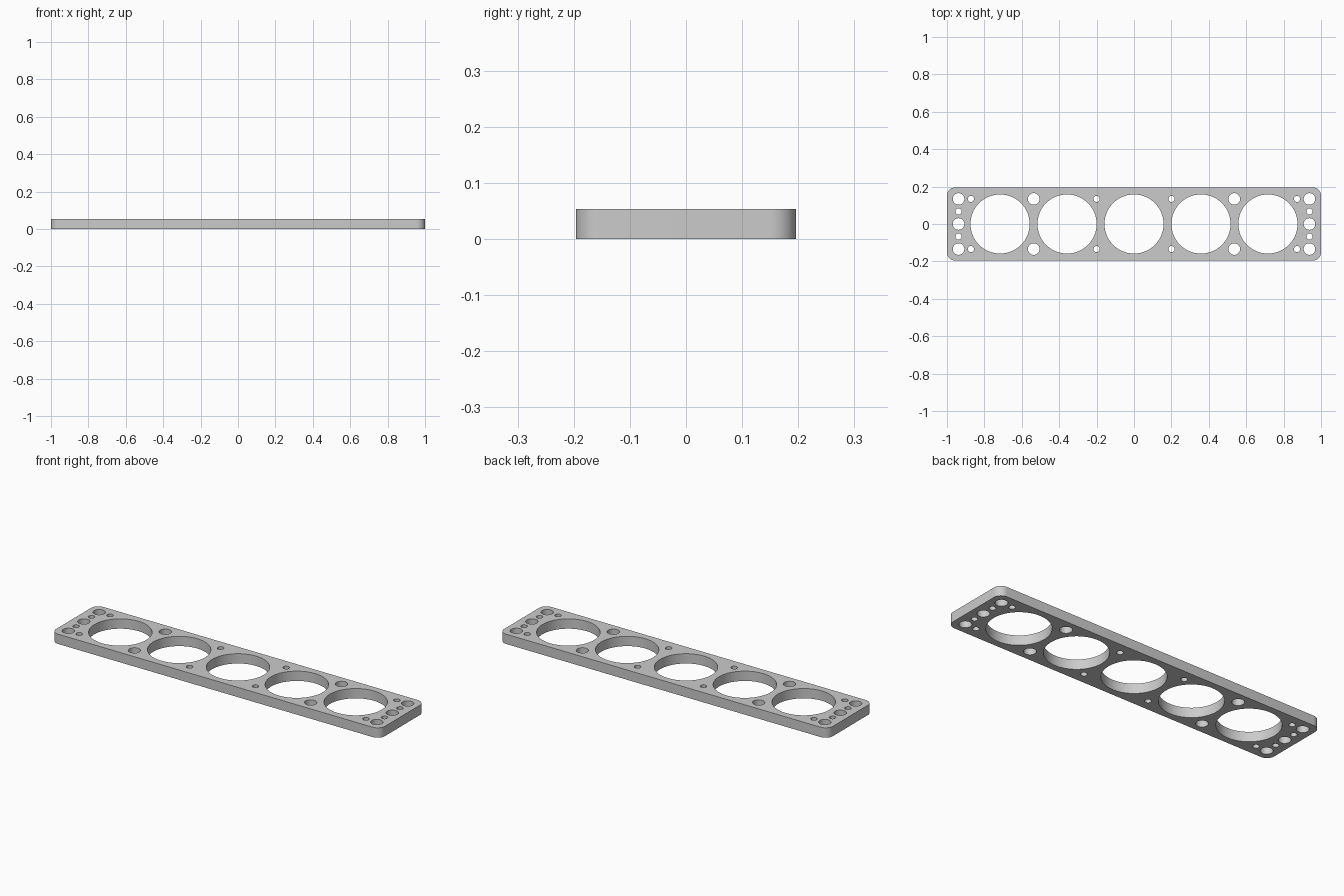
import bpy
import bmesh
from math import cos, sin, pi, radians

cube = bpy.data.objects.get("Cube")
if cube:
    bpy.data.objects.remove(cube, do_unlink=True)

HALF_LENGTH, HALF_WIDTH, THICKNESS, CORNER = 1.0, 0.196, 0.054, 0.045
BIG, MEDIUM, SMALL = 0.158, 0.031, 0.0165
ROW = 0.134  # distance of the bolt rows from the centre line


def arc(cx, cy, radius, start, sweep, steps):
    angles = [start + sweep * i / steps for i in range(steps + 1)]
    return [(cx + radius * cos(a), cy + radius * sin(a)) for a in angles]


def add_loop(curve, points):
    spline = curve.splines.new("POLY")
    spline.points.add(len(points) - 1)
    for point, (x, y) in zip(spline.points, points):
        point.co = (x, y, 0, 1)
    spline.use_cyclic_u = True


def add_hole(curve, x, y, radius, steps):
    add_loop(curve, arc(x, y, radius, 0, 2 * pi, steps)[:-1])


profile = bpy.data.curves.new("plate_profile", "CURVE")
profile.dimensions = "2D"
profile.fill_mode = "BOTH"
profile.extrude = THICKNESS / 2

# Rounded outline
outline = []
for i, (sx, sy) in enumerate([(1, 1), (-1, 1), (-1, -1), (1, -1)]):
    outline += arc(sx * (HALF_LENGTH - CORNER), sy * (HALF_WIDTH - CORNER),
                   CORNER, i * pi / 2, pi / 2, 12)
add_loop(profile, outline)

# Row of large bores
for i in range(-2, 3):
    add_hole(profile, i * 0.358, 0, BIG, 96)

# Bolt holes, mirrored left to right and front to back
for sx in (-1, 1):
    add_hole(profile, sx * 0.938, 0, MEDIUM, 40)
    for sy in (-1, 1):
        for x in (0.536, 0.938):
            add_hole(profile, sx * x, sy * ROW, MEDIUM, 40)
        for x in (0.2, 0.872):
            add_hole(profile, sx * x, sy * ROW, SMALL, 32)
        add_hole(profile, sx * 0.938, sy * ROW / 2, SMALL, 32)

# Turn the profile into a welded solid plate
plate = bpy.data.objects.new("perforated_plate", profile)
bpy.context.collection.objects.link(plate)
bpy.ops.object.select_all(action="DESELECT")
plate.select_set(True)
bpy.context.view_layer.objects.active = plate
bpy.ops.object.convert(target="MESH")

mesh = plate.data
bm = bmesh.new()
bm.from_mesh(mesh)
bmesh.ops.remove_doubles(bm, verts=bm.verts, dist=0.0001)
bmesh.ops.translate(bm, verts=bm.verts, vec=(0, 0, THICKNESS / 2))
bmesh.ops.recalc_face_normals(bm, faces=bm.faces)
bm.to_mesh(mesh)
bm.free()
bpy.ops.object.shade_smooth_by_angle(angle=radians(30))

# Plain grey finish
grey = bpy.data.materials.new("plain_grey")
grey.use_nodes = True
colour = (0.6, 0.6, 0.6, 1)
grey.diffuse_color = colour
grey.node_tree.nodes["Principled BSDF"].inputs["Base Color"].default_value = colour
mesh.materials.clear()
mesh.materials.append(grey)
